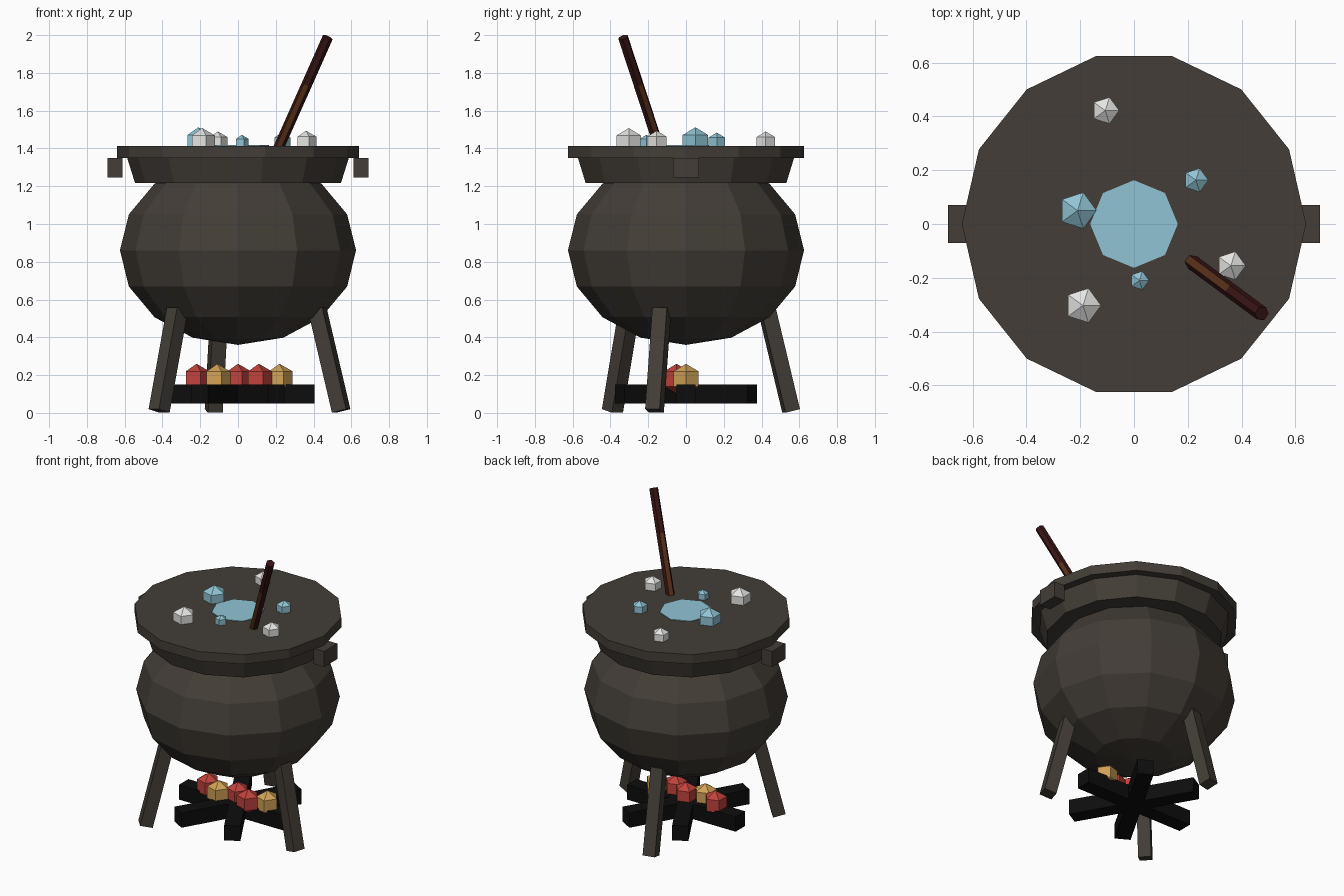
import bpy, bmesh, math
from mathutils import Vector, Matrix

cube = bpy.data.objects.get("Cube")
if cube:
    bpy.data.objects.remove(cube, do_unlink=True)


def material(name, rgb):
    m = bpy.data.materials.new(name)
    m.use_nodes = True
    m.diffuse_color = (*rgb, 1)
    m.node_tree.nodes["Principled BSDF"].inputs["Base Color"].default_value = (*rgb, 1)
    return m


iron = material("dark iron", (0.056, 0.047, 0.038))
char = material("charred wood", (0.004, 0.004, 0.004))
red = material("ember red", (0.53, 0.055, 0.045))
amber = material("ember amber", (0.64, 0.36, 0.095))
blue = material("potion blue", (0.28, 0.55, 0.66))
white = material("bubble white", (0.78, 0.78, 0.77))
maroon = material("maroon wood", (0.04, 0.007, 0.007))
brown = material("brown wood", (0.10, 0.03, 0.009))


def finish(name, bm, mat):
    bmesh.ops.recalc_face_normals(bm, faces=bm.faces)
    me = bpy.data.meshes.new(name)
    bm.to_mesh(me)
    bm.free()
    me.materials.append(mat)
    ob = bpy.data.objects.new(name, me)
    bpy.context.collection.objects.link(ob)
    return ob


def lathe(name, profile, sides, mat):
    """Closed solid of revolution; a radius of zero makes a pole."""
    bm = bmesh.new()
    rings = []
    for r, z in profile:
        if r < 1e-5:
            rings.append([bm.verts.new((0, 0, z))] * sides)
        else:
            rings.append([bm.verts.new((r * math.cos(a), r * math.sin(a), z))
                          for a in (math.tau * i / sides for i in range(sides))])
    for lo, hi in zip(rings, rings[1:]):
        for i in range(sides):
            j = (i + 1) % sides
            quad = (lo[i], lo[j], hi[j], hi[i])
            bm.faces.new(list(dict.fromkeys(quad)))
    for ring in (rings[0], rings[-1]):
        if ring[0] is not ring[1]:
            bm.faces.new(ring)
    return finish(name, bm, mat)


def ball(name, center, radius, mat, sides=5, rings=3, squash=1):
    angles = [math.pi * i / rings for i in range(rings + 1)]
    profile = [(radius * math.sin(a), -radius * squash * math.cos(a)) for a in angles]
    ob = lathe(name, profile, sides, mat)
    ob.location = center
    return ob


def box(name, center, size, mat, rotation=(0, 0, 0)):
    bm = bmesh.new()
    bmesh.ops.create_cube(bm, size=1, matrix=Matrix.Diagonal((*size, 1)))
    ob = finish(name, bm, mat)
    ob.location, ob.rotation_euler = center, rotation
    return ob


# Pot: squashed belly, flaring collar, flat rim and the liquid on top
ball("pot_belly", (0, 0, 0.86), 0.625, iron, sides=12, rings=8, squash=0.8)
lathe("pot_collar", [(0.545, 1.217), (0.59, 1.36)], 14, iron)
lathe("pot_rim", [(0.64, 1.35), (0.64, 1.414)], 14, iron)
lathe("liquid_pool", [(0.163, 1.412), (0.163, 1.418)], 8, blue)

# Side handles
for side, sx in (("left", 1), ("right", -1)):
    box("handle_" + side, (sx * 0.652, 0, 1.298), (0.08, 0.14, 0.105), iron)

# Three splayed legs
tilt = math.atan2(0.13, 0.53)
for i in range(3):
    a = math.radians(-17 + 120 * i)
    box(f"leg_{i + 1}", (0.505 * math.cos(a), 0.505 * math.sin(a), 0.28),
        (0.08, 0.08, 0.555), iron, (0, -tilt, a))

# Crossed logs
for i in range(3):
    box(f"log_{i + 1}", (0, 0, 0.1), (0.81, 0.1, 0.1), char, (0, 0, math.radians(60 * i)))

# Row of embers, staggered front to back
for i, mat in enumerate((red, amber, red, red, amber)):
    ball(f"ember_{i + 1}", (0.11 * (i - 2), -0.05 * (i % 2), 0.18), 0.08, mat)

# Bubbles floating on the surface
bubbles = [(-0.21, 0.05, 0.082, blue), (0.23, 0.163, 0.054, blue),
           (0.02, -0.21, 0.042, blue), (-0.107, 0.422, 0.06, white),
           (0.36, -0.155, 0.064, white), (-0.19, -0.303, 0.078, white)]
for i, (x, y, r, mat) in enumerate(bubbles):
    ball(f"bubble_{i + 1}", (x, y, 1.43), r, mat)

# Stirring stick: six-sided rod, browner on alternate sides near the liquid
bottom, top = Vector((0.2, -0.13, 1.37)), Vector((0.475, -0.333, 1.988))
length = (top - bottom).length
stick = lathe("stirring_stick", [(0.028, 0), (0.028, length * 0.6), (0.028, length)], 6, maroon)
stick.data.materials.append(brown)
for p in stick.data.polygons:
    if p.center.z < length * 0.5 and abs(p.normal.z) < 0.5:
        p.material_index = p.index % 2
stick.location = bottom
stick.rotation_euler = (top - bottom).to_track_quat("Z", "Y").to_euler()
